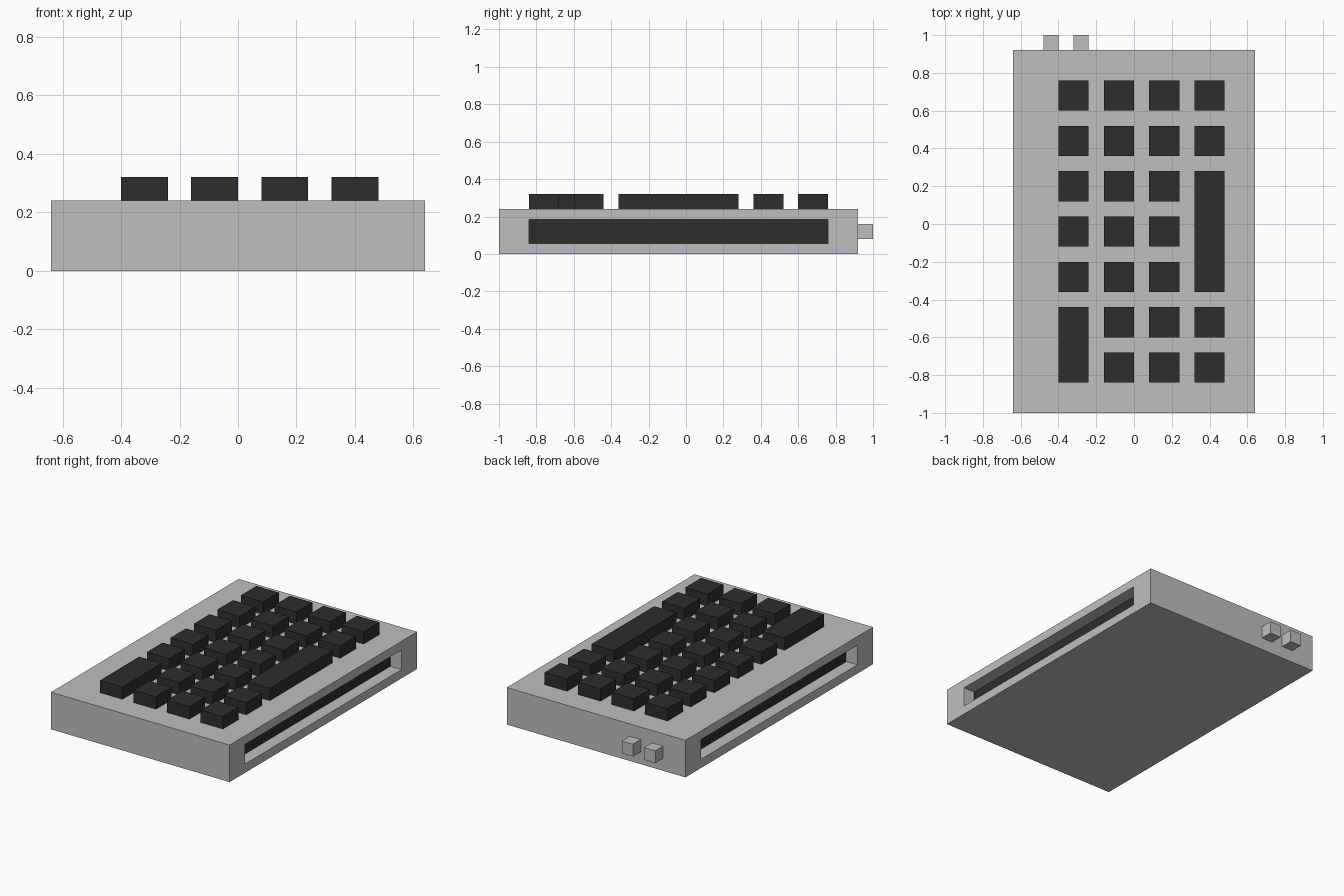
import bpy
import bmesh
from mathutils import Vector

cube = bpy.data.objects.get("Cube")
if cube:
    bpy.data.objects.remove(cube, do_unlink=True)


def make_material(name, value):
    mat = bpy.data.materials.new(name)
    mat.use_nodes = True
    colour = (value, value, value, 1.0)
    mat.diffuse_color = colour
    mat.node_tree.nodes["Principled BSDF"].inputs["Base Color"].default_value = colour
    return mat


light_grey = make_material("light_grey", 0.521)
charcoal = make_material("charcoal", 0.026)


def box(name, low, high, *mats, edit=None):
    """Axis-aligned box between two corners, with an optional mesh edit."""
    low, high = Vector(low), Vector(high)
    mesh = bpy.data.meshes.new(name)
    bm = bmesh.new()
    bmesh.ops.create_cube(bm, size=1.0)
    bmesh.ops.scale(bm, vec=high - low, verts=bm.verts)
    bmesh.ops.translate(bm, vec=(low + high) / 2, verts=bm.verts)
    if edit:
        edit(bm)
    bm.to_mesh(mesh)
    bm.free()
    for mat in mats:
        mesh.materials.append(mat)
    obj = bpy.data.objects.new(name, mesh)
    bpy.context.collection.objects.link(obj)
    return obj


def cut_side_slots(bm):
    """Recess a long slot with a dark back into both side faces."""
    bm.normal_update()
    sides = [f for f in bm.faces if abs(f.normal.x) > 0.9]
    bmesh.ops.inset_individual(bm, faces=sides, thickness=0.08)
    for face in sides:
        for v in face.verts:
            v.co.y = 0.76 if v.co.y > 0 else -0.84
    bmesh.ops.inset_individual(bm, faces=sides, thickness=0.0, depth=0.0)
    for face in sides:
        for v in face.verts:
            v.co.x -= 0.08 if v.co.x > 0 else -0.08
        face.material_index = 1


# Casing with a slot along each side
box("casing", (-0.64, -1.0, 0.0), (0.64, 0.92, 0.24),
    light_grey, charcoal, edit=cut_side_slots)

# Two plugs on the back
for side, x in (("right", -0.48), ("left", -0.32)):
    box("back_plug_" + side, (x, 0.92, 0.08), (x + 0.08, 1.0, 0.16), light_grey)

# Keys on a grid: (column, row) -> number of rows spanned, 0 where covered
PITCH, KEY = 0.24, 0.16
spans = {(0, 0): 2, (0, 1): 0, (3, 2): 3, (3, 3): 0, (3, 4): 0}
for col in range(4):
    for row in range(7):
        span = spans.get((col, row), 1)
        if span == 0:
            continue
        x, y = -0.40 + PITCH * col, -0.84 + PITCH * row
        kind = "key" if span == 1 else "long_key"
        box(f"{kind}_{col + 1}_{row + 1}", (x, y, 0.24),
            (x + KEY, y + KEY + PITCH * (span - 1), 0.32), charcoal)
